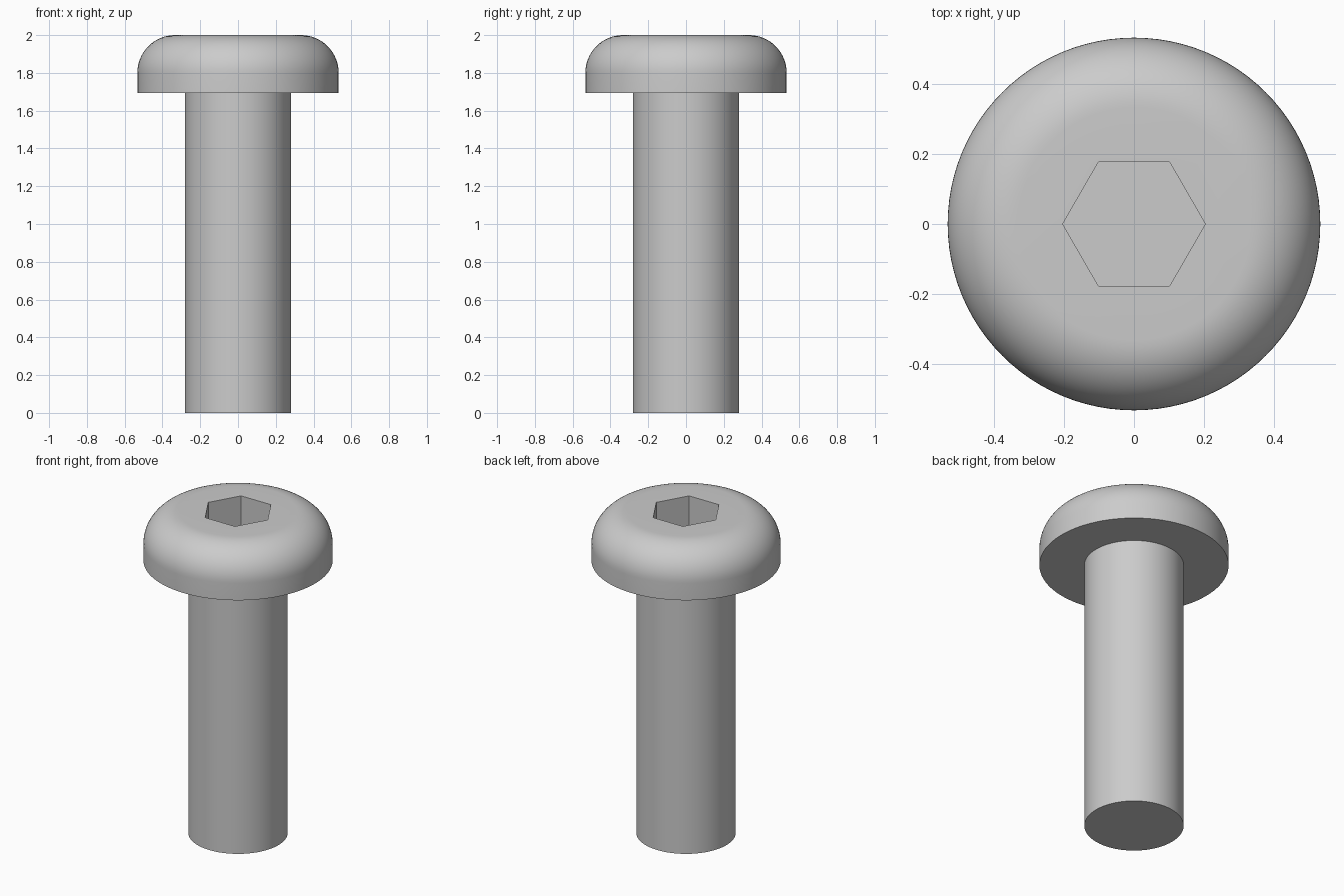
import bpy, bmesh
from math import sin, cos, pi, radians

cube = bpy.data.objects.get("Cube")
if cube:
    bpy.data.objects.remove(cube, do_unlink=True)

SEGMENTS = 96
SHAFT_R, HEAD_R = 0.28, 0.533
HEAD_Z, TOP_Z = 1.694, 2.0
FILLET = 0.2
HEX_R, HEX_DEPTH = 0.204, 0.2

steel = bpy.data.materials.new("steel_grey")
steel.use_nodes = True
grey = (0.6, 0.6, 0.6, 1)
steel.diffuse_color = grey
steel.node_tree.nodes["Principled BSDF"].inputs["Base Color"].default_value = grey


def ring(bm, radius, z, count):
    return [bm.verts.new((radius * cos(2 * pi * i / count),
                          radius * sin(2 * pi * i / count), z))
            for i in range(count)]


def bridge(bm, a, b):
    n = len(a)
    for i in range(n):
        j = (i + 1) % n
        bm.faces.new((a[i], a[j], b[j], b[i]))


def lathe(bm, profile, count):
    rings = [ring(bm, r, z, count) for r, z in profile]
    for a, b in zip(rings, rings[1:]):
        bridge(bm, a, b)
    return rings


def loop_edges(bm, verts):
    pairs = zip(verts, verts[1:] + verts[:1])
    return [bm.edges.get(p) or bm.edges.new(p) for p in pairs]


def finish(bm, name):
    mesh = bpy.data.meshes.new(name)
    bm.to_mesh(mesh)
    bm.free()
    mesh.materials.append(steel)
    obj = bpy.data.objects.new(name, mesh)
    bpy.context.collection.objects.link(obj)
    bpy.ops.object.select_all(action="DESELECT")
    obj.select_set(True)
    bpy.context.view_layer.objects.active = obj
    bpy.ops.object.shade_smooth_by_angle(angle=radians(30))
    return obj


# Shaft: plain cylinder closed at the bottom, meeting the underside of the head
bm = bmesh.new()
shaft_rings = lathe(bm, [(SHAFT_R, 0), (SHAFT_R, HEAD_Z)], SEGMENTS)
bm.faces.new(shaft_rings[0][::-1])
finish(bm, "shaft")

# Head: flat underside, short straight wall and a rounded shoulder
bm = bmesh.new()
STEPS = 16
profile = [(SHAFT_R, HEAD_Z), (HEAD_R, HEAD_Z)]
for k in range(STEPS + 1):
    a = pi / 2 * k / STEPS
    profile.append((HEAD_R - FILLET + FILLET * cos(a),
                    TOP_Z - FILLET + FILLET * sin(a)))
rim = lathe(bm, profile, SEGMENTS)[-1]

# Hexagonal socket sunk into the flat top
socket_top, socket_floor = lathe(
    bm, [(HEX_R, TOP_Z), (HEX_R, TOP_Z - HEX_DEPTH)], 6)
bm.faces.new(socket_floor)

# Flat top between the shoulder and the socket
bmesh.ops.triangle_fill(bm, use_beauty=True, normal=(0, 0, 1),
                        edges=loop_edges(bm, rim) + loop_edges(bm, socket_top))
bmesh.ops.recalc_face_normals(bm, faces=bm.faces)
finish(bm, "head")
